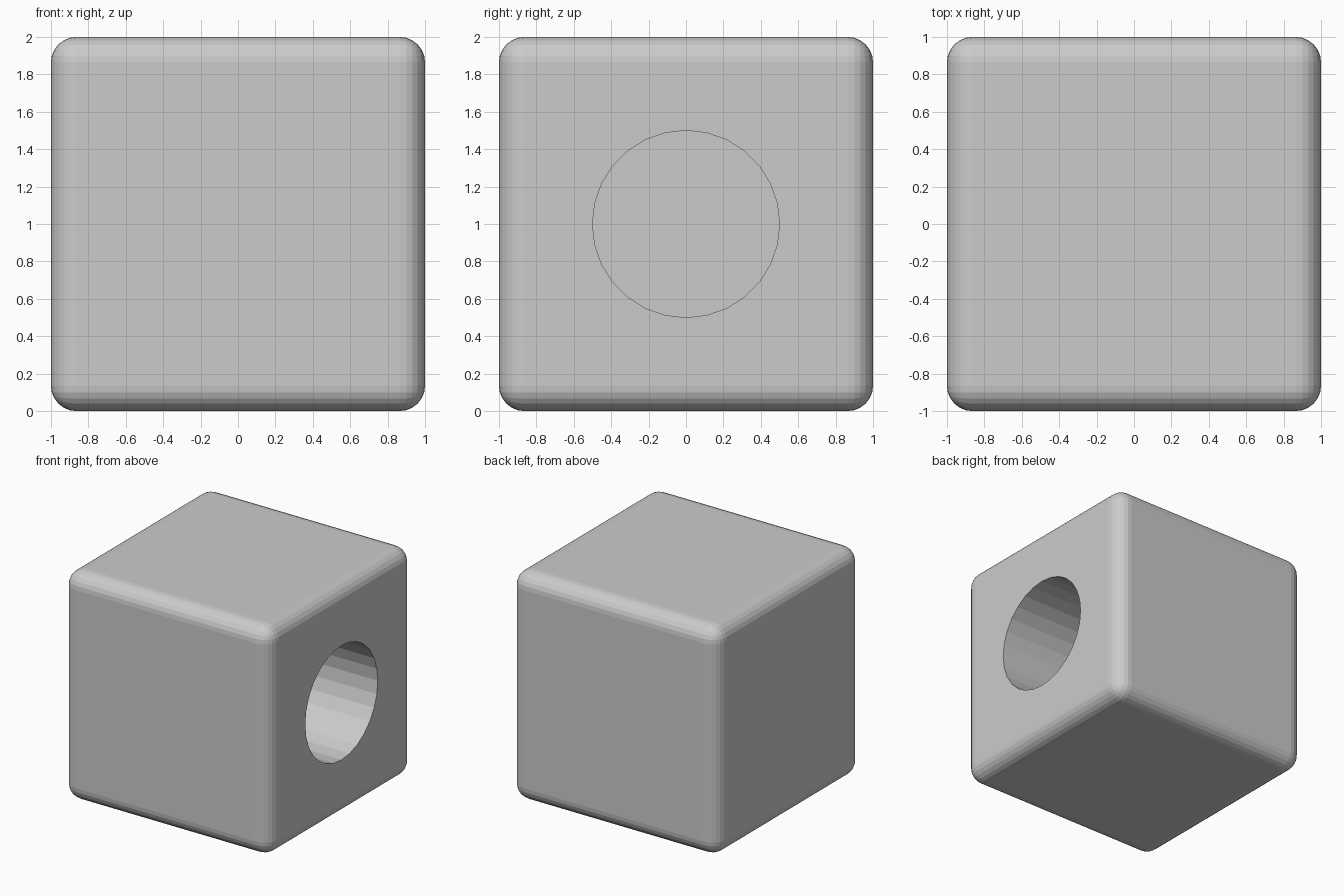
import bpy, math

if "Cube" in bpy.data.objects:
    bpy.data.objects.remove(bpy.data.objects["Cube"])

# Rounded block
bpy.ops.mesh.primitive_cube_add(size=2, location=(0, 0, 1))
block = bpy.context.object
block.name = "rounded_block"
bevel = block.modifiers.new("rounded_edges", 'BEVEL')
bevel.width = 0.135
bevel.segments = 6

# Blind round hole in the right side, one unit deep
SIDES, RADIUS, DEPTH = 28, 0.5, 1.0
bpy.ops.mesh.primitive_cylinder_add(
    vertices=SIDES, radius=RADIUS, depth=DEPTH + 0.5,
    location=(1 - DEPTH + (DEPTH + 0.5) / 2, 0, 1),
    rotation=(0, math.pi / 2, 0))
cutter = bpy.context.object
cutter.name = "hole_cutter"
cutter.hide_render = True
cutter.display_type = 'WIRE'

hole = block.modifiers.new("hole", 'BOOLEAN')
hole.operation = 'DIFFERENCE'
hole.solver = 'EXACT'
hole.object = cutter
